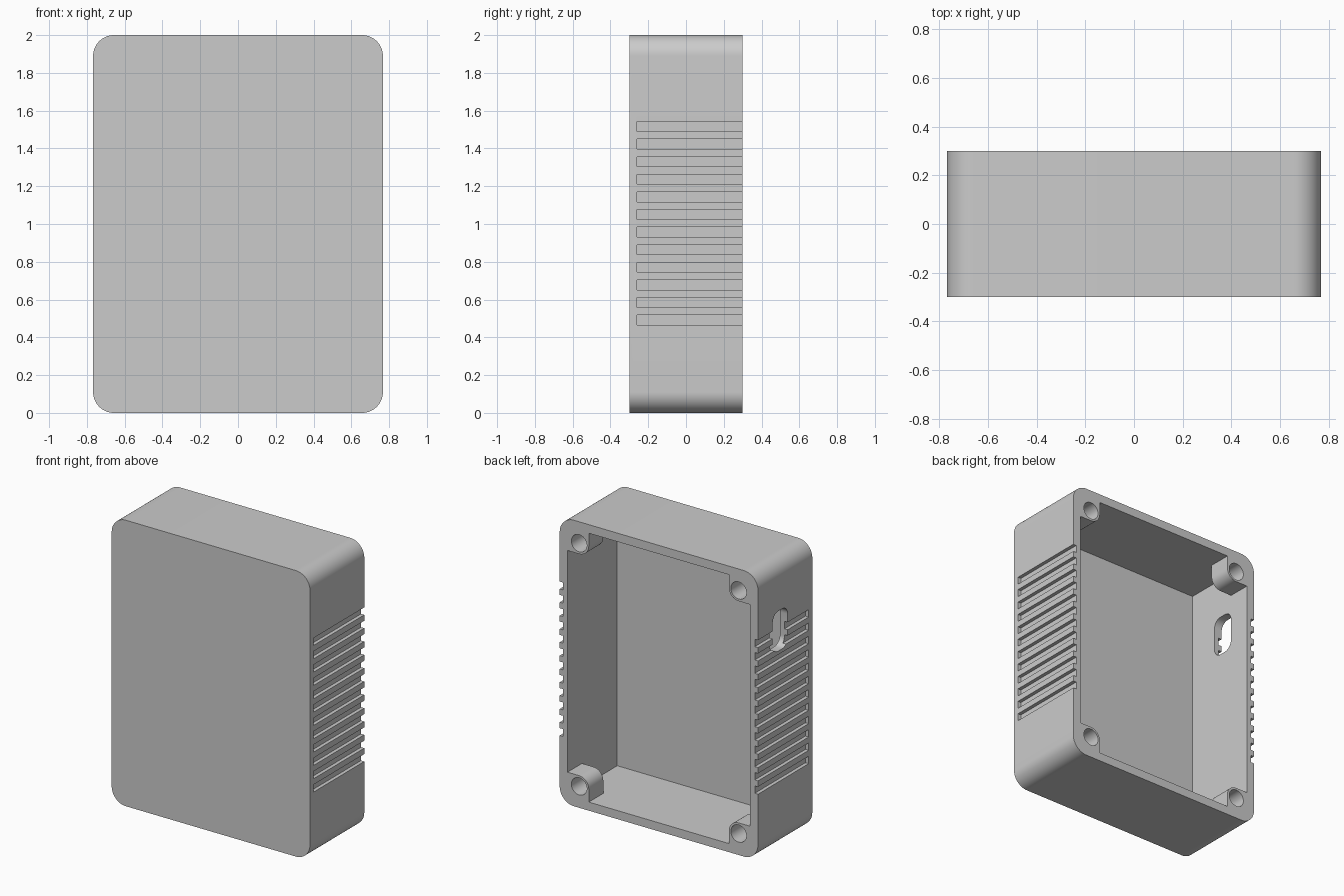
import bpy, bmesh, math
from mathutils import Vector

if "Cube" in bpy.data.objects:
    bpy.data.objects.remove(bpy.data.objects["Cube"], do_unlink=True)

W, H, D = 1.534, 2.0, 0.6        # outer size in x, z, y
WALL, FLOOR = 0.06, 0.05
SCREW = 0.15                     # screw hole inset from the outer edges
BOSS = 0.225                     # boss reach from the outer edges
MID = H / 2

grey = bpy.data.materials.new("grey plastic")
grey.use_nodes = True
colour = (0.6, 0.6, 0.6, 1)
grey.diffuse_color = colour
grey.node_tree.nodes["Principled BSDF"].inputs["Base Color"].default_value = colour


def prism(name, outline, start, direction):
    """Extrude a closed list of 3D points; start shifts the outline."""
    bm = bmesh.new()
    face = bm.faces.new([bm.verts.new(Vector(p) + Vector(start)) for p in outline])
    new = bmesh.ops.extrude_face_region(bm, geom=[face])["geom"]
    bmesh.ops.translate(bm, vec=direction,
                        verts=[v for v in new if isinstance(v, bmesh.types.BMVert)])
    bmesh.ops.recalc_face_normals(bm, faces=bm.faces)
    mesh = bpy.data.meshes.new(name)
    bm.to_mesh(mesh)
    bm.free()
    mesh.materials.append(grey)
    obj = bpy.data.objects.new(name, mesh)
    bpy.context.collection.objects.link(obj)
    return obj


def arc(cx, cz, r, a0, a1, steps):
    return [(cx + r * math.cos(math.radians(a0 + (a1 - a0) * i / steps)),
             cz + r * math.sin(math.radians(a0 + (a1 - a0) * i / steps)))
            for i in range(steps + 1)]


def rounded(w, h, r, steps=12):
    pts = []
    for k, (sx, sz) in enumerate([(1, 1), (-1, 1), (-1, -1), (1, -1)]):
        pts += arc(sx * (w / 2 - r), sz * (h / 2 - r), r, 90 * k, 90 * k + 90, steps)
    return pts


def upright(points):
    return [(x, 0, z + MID) for x, z in points]


def box(name, low, high):
    (x0, y0, z0), (x1, y1, z1) = low, high
    return prism(name, [(x0, 0, z0), (x1, 0, z0), (x1, 0, z1), (x0, 0, z1)],
                 (0, y0, 0), (0, y1 - y0, 0))


def cut(body, cutter):
    mod = body.modifiers.new("cut", "BOOLEAN")
    mod.operation, mod.solver, mod.object = "DIFFERENCE", "EXACT", cutter
    bpy.ops.object.select_all(action="DESELECT")
    bpy.context.view_layer.objects.active = body
    body.select_set(True)
    bpy.ops.object.modifier_apply(modifier=mod.name)
    bpy.data.objects.remove(cutter, do_unlink=True)


# Outer shell with rounded corners
case = prism("enclosure_case", upright(rounded(W, H, 0.11, 16)), (0, -D / 2, 0), (0, D, 0))

# Open mouth of the cavity, leaving a rounded screw boss in every corner
ix, iz = W / 2 - WALL, H / 2 - WALL
bx, bz = W / 2 - BOSS, H / 2 - BOSS
r = BOSS - SCREW
quarter = [(bx, iz)] + arc(bx + r, bz + r, r, 180, 270, 8) + [(ix, bz)]
mouth = quarter[::-1]
mouth += [(-x, z) for x, z in quarter]
mouth += [(-x, -z) for x, z in quarter[::-1]]
mouth += [(x, -z) for x, z in quarter]
cut(case, prism("mouth_cutter", upright(mouth), (0, -0.1, 0), (0, 0.6, 0)))

# Full-width cavity in front of the bosses
cut(case, box("cavity_cutter", (-ix, -D / 2 + FLOOR, WALL), (ix, 0.14, H - WALL)))

# Blind screw holes
for sx in (-1, 1):
    for sz in (-1, 1):
        ring = arc(sx * (W / 2 - SCREW), sz * (H / 2 - SCREW), 0.06, 0, 360, 32)[:-1]
        cut(case, prism("screw_cutter", upright(ring), (0, 0.16, 0), (0, 0.2, 0)))

# Shallow grip grooves on both sides, open at the back
for side in (-1, 1):
    for i in range(12):
        z = 0.491 + i * 0.0932
        x0, x1 = sorted((side * (W / 2 - 0.025), side * (W / 2 + 0.05)))
        cut(case, box("groove_cutter", (x0, -0.26, z - 0.026), (x1, 0.35, z + 0.026)))

# Rounded cable opening through the right wall
port = [(0, y, z) for y, z in rounded(0.165, 0.28, 0.06, 8)]
cut(case, prism("port_cutter", port, (-W / 2 - 0.1, 0.055, 1.52), (0.2, 0, 0)))

bpy.ops.object.shade_smooth_by_angle(angle=math.radians(30))
